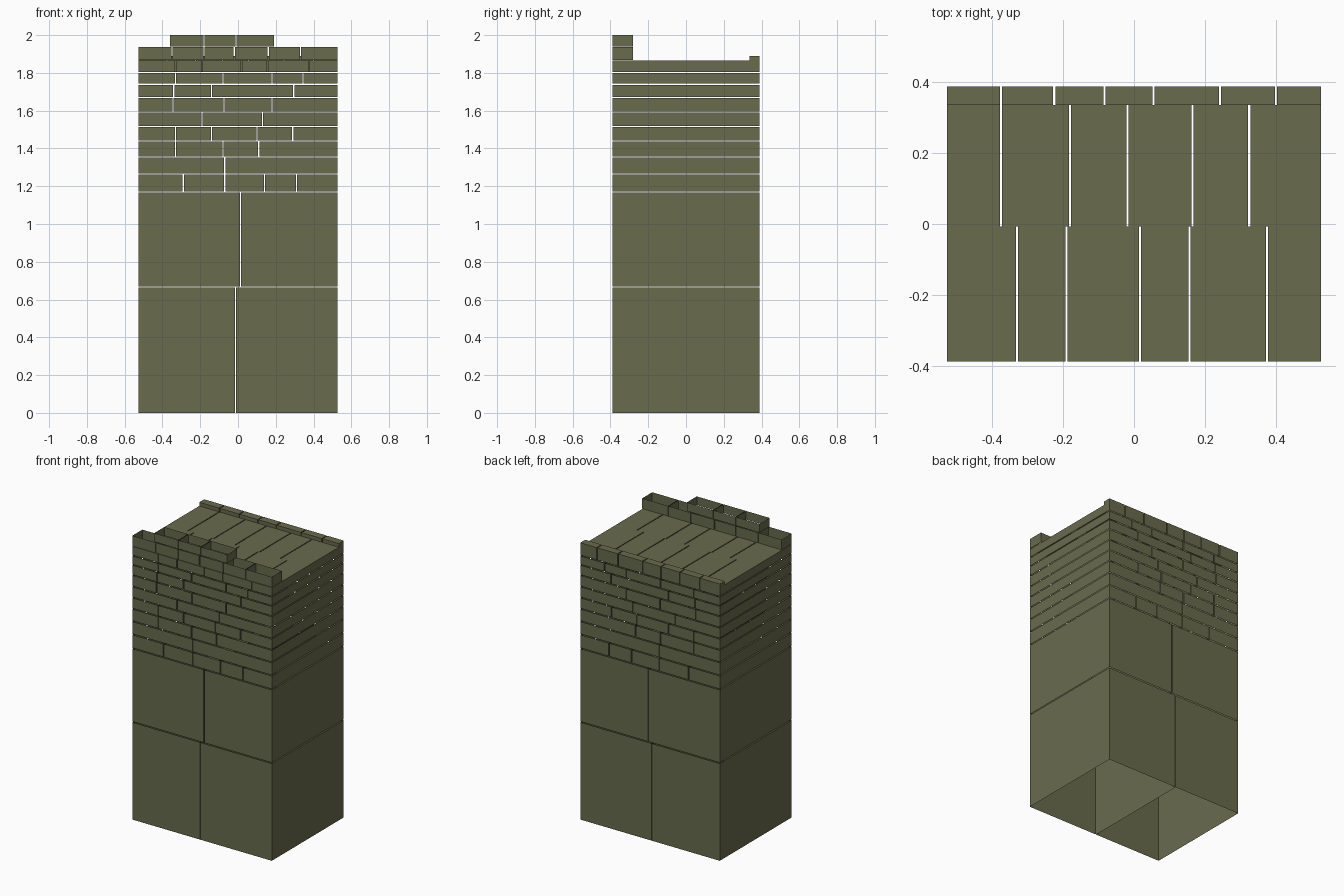
import bpy
import bmesh

if "Cube" in bpy.data.objects:
    bpy.data.objects.remove(bpy.data.objects["Cube"], do_unlink=True)

stone = bpy.data.materials.new("olive_stone")
OLIVE = (0.140, 0.147, 0.076, 1)
stone.diffuse_color = OLIVE
stone.use_nodes = True
stone.node_tree.nodes["Principled BSDF"].inputs["Base Color"].default_value = OLIVE

HALF_X, HALF_Y = 0.527, 0.388
GAP = 0.003  # half the width of a joint


def add_sleeve(bm, x0, x1, y0, y1, z0, z1, capped):
    """Hollow block: four walls, with an optional top."""
    corners = [(x0, y0), (x1, y0), (x1, y1), (x0, y1)]
    low = [bm.verts.new((x, y, z0)) for x, y in corners]
    high = [bm.verts.new((x, y, z1)) for x, y in corners]
    for i in range(4):
        j = (i + 1) % 4
        bm.faces.new((low[i], low[j], high[j], high[i]))
    if capped:
        bm.faces.new(high)


def course(name, z0, z1, joints, y0=-HALF_Y, y1=HALF_Y,
           left=-HALF_X, right=HALF_X, capped=False):
    """One row of blocks, split at the given x joints."""
    bm = bmesh.new()
    cuts = [left - GAP] + list(joints) + [right + GAP]
    for a, b in zip(cuts, cuts[1:]):
        add_sleeve(bm, a + GAP, b - GAP, y0, y1, z0, z1, capped)
    mesh = bpy.data.meshes.new(name)
    bm.to_mesh(mesh)
    bm.free()
    mesh.materials.append(stone)
    obj = bpy.data.objects.new(name, mesh)
    bpy.context.collection.objects.link(obj)
    return obj


# Large foundation blocks
course("foundation_lower", 0, 0.667 - GAP, [-0.013])
course("foundation_upper", 0.667 + GAP, 1.17 - GAP, [0.014])

# Brick courses, each with its top height and joints
bricks = [
    (1.265, [-0.29, -0.07, 0.14, 0.31]),
    (1.355, [-0.07]),
    (1.44, [-0.33, -0.08, 0.11]),
    (1.517, [-0.33, -0.14, 0.10, 0.29]),
    (1.592, [-0.19, 0.13]),
    (1.67, [-0.345, -0.075, 0.18]),
    (1.74, [-0.34, -0.14, 0.295]),
    (1.803, [-0.33, -0.08, 0.18, 0.345]),
]
bottom = 1.17
for number, (top, joints) in enumerate(bricks, 1):
    course(f"brick_course_{number}", bottom + GAP, top - GAP, joints)
    bottom = top

# Roof slabs and the low rim along the back
ROOF, MIDDLE, RIM = 1.865, -0.007, 0.335
course("roof_slabs_front", bottom + GAP, ROOF,
       [-0.33, -0.19, 0.017, 0.157, 0.375], -HALF_Y, MIDDLE, capped=True)
course("roof_slabs_back", bottom + GAP, ROOF,
       [-0.375, -0.18, -0.018, 0.165, 0.325], MIDDLE, RIM, capped=True)
course("back_rim", bottom + GAP, 1.89,
       [-0.375, -0.225, -0.083, 0.055, 0.243, 0.4], RIM, HALF_Y, capped=True)

# Open-topped parapet along the front
course("parapet_lower", ROOF + GAP, 1.938,
       [-0.35, -0.18, -0.02, 0.16, 0.33], -HALF_Y, -0.28)
course("parapet_upper", 1.938 + GAP, 2.0,
       [-0.18, -0.01], -HALF_Y, -0.28, left=-0.36, right=0.19)
